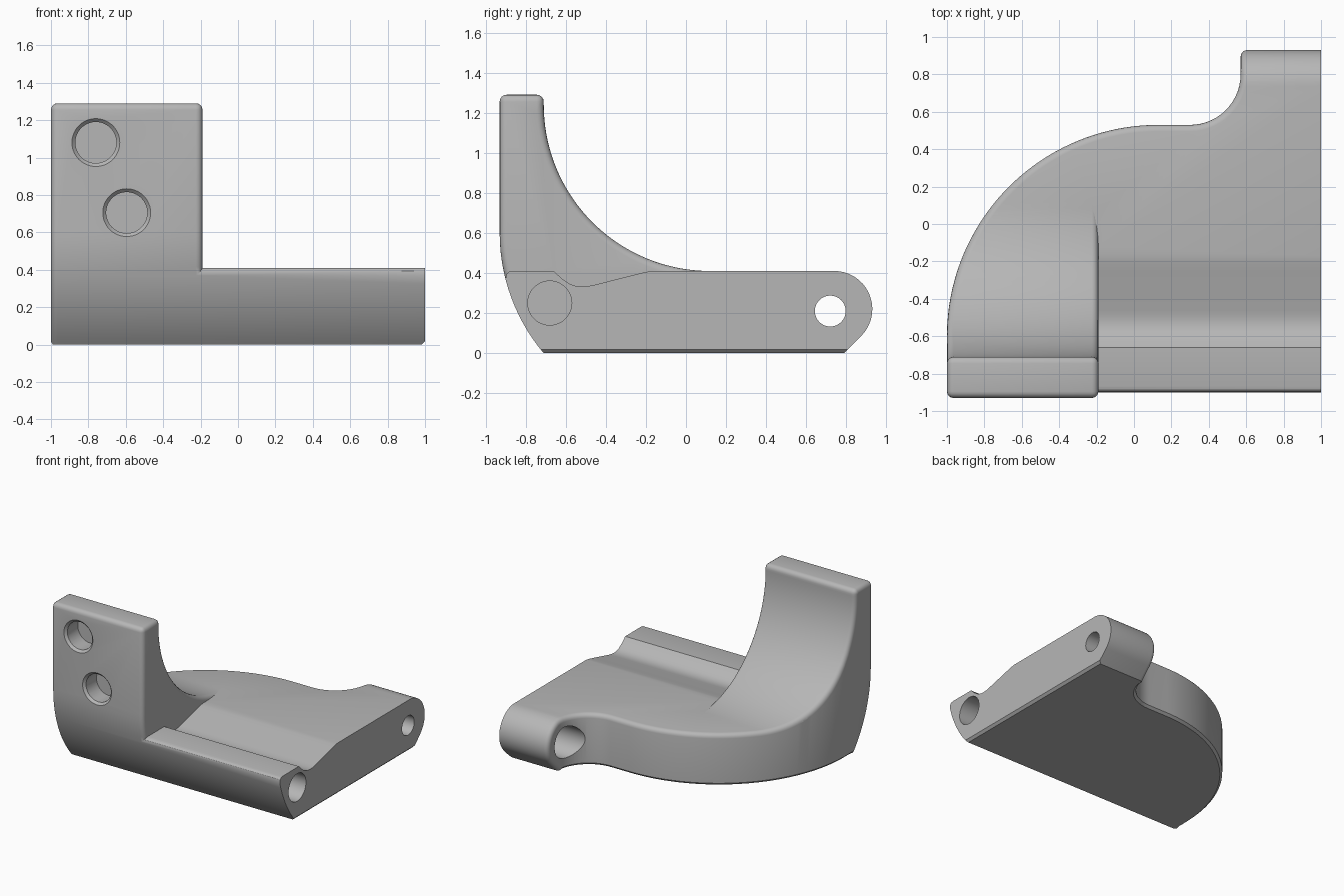
import bpy, bmesh
from math import sin, cos, radians, hypot
from mathutils import Vector, Matrix

if "Cube" in bpy.data.objects:
    bpy.data.objects.remove(bpy.data.objects["Cube"])


def arc(cx, cy, r, a0, a1, n):
    angles = [radians(a0 + (a1 - a0) * i / n) for i in range(n + 1)]
    return [(cx + r * cos(a), cy + r * sin(a)) for a in angles]


def to_object(name, bm):
    bmesh.ops.recalc_face_normals(bm, faces=bm.faces[:])
    mesh = bpy.data.meshes.new(name)
    bm.to_mesh(mesh)
    bm.free()
    obj = bpy.data.objects.new(name, mesh)
    bpy.context.collection.objects.link(obj)
    return obj


def prism(points, axis, lo, hi):
    """Closed profile swept along x (points are y, z) or z (points are x, y)."""
    bm = bmesh.new()
    along_x = axis == "x"
    verts = [bm.verts.new((lo, a, b) if along_x else (a, b, lo)) for a, b in points]
    face = bm.faces.new(verts)
    new = bmesh.ops.extrude_face_region(bm, geom=[face])["geom"]
    step = Vector((hi - lo, 0, 0) if along_x else (0, 0, hi - lo))
    bmesh.ops.translate(bm, vec=step, verts=[v for v in new if isinstance(v, bmesh.types.BMVert)])
    bmesh.ops.recalc_face_normals(bm, faces=bm.faces[:])
    return bm


def round_edges(bm, edges, size, segments):
    bmesh.ops.bevel(bm, geom=edges, offset=size, offset_type="OFFSET",
                    segments=segments, profile=0.5, affect="EDGES", clamp_overlap=False)


def combine(obj, other, operation):
    mod = obj.modifiers.new(operation, "BOOLEAN")
    mod.operation, mod.object, mod.solver = operation, other, "EXACT"
    bpy.context.view_layer.update()
    graph = bpy.context.evaluated_depsgraph_get()
    mesh = bpy.data.meshes.new_from_object(obj.evaluated_get(graph))
    obj.modifiers.clear()
    obj.data = mesh
    bpy.data.objects.remove(other)


def drill(obj, start, end, r_start, r_end):
    a, b = Vector(start), Vector(end)
    turn = Vector((0, 0, 1)).rotation_difference(b - a).to_matrix().to_4x4()
    bm = bmesh.new()
    bmesh.ops.create_cone(bm, cap_ends=True, segments=48, radius1=r_start, radius2=r_end,
                          depth=(b - a).length, matrix=Matrix.Translation((a + b) / 2) @ turn)
    combine(obj, to_object("drill", bm), "DIFFERENCE")


# Side profiles share the curved front; everything overshoots and is trimmed later
TOP = 0.41
front_low = arc(0, 0.6, 0.93, 194.35, 229, 12)
front_high = arc(0, 0.6, 0.93, 180, 194.35, 5)[:-1]
groove = [(-0.17, TOP), (-0.2, 0.405), (-0.25, 0.393), (-0.46, 0.34), (-0.49, 0.334),
          (-0.52, 0.332), (-0.55, 0.335), (-0.58, 0.345), (-0.62, 0.372), (-0.66, TOP)]
lug_end = arc(0.74, 0.22, 0.19, -45, 90, 20)
slab_profile = (front_low + [(0.688, -0.1)] + lug_end + groove
                + [(-0.868, TOP), (-0.884, 0.406), (-0.896, 0.394)])
wall_profile = (front_high + front_low + [(0.8, -0.1), (0.8, TOP)]
                + arc(0.12, 1.24, 0.83, 270, 180, 36) + [(-0.71, 1.29), (-0.93, 1.29)])

# Upright wall with rounded top and inner side
bm = prism(wall_profile, "x", -1.3, -0.19)
edges = [e for e in bm.edges
         if all(v.co.x > -0.2 for v in e.verts) or all(v.co.z > 1.28 for v in e.verts)]
round_edges(bm, edges, 0.035, 4)
body = to_object("hinge_bracket", bm)

# Base slab with groove and rear lug
combine(body, to_object("slab", prism(slab_profile, "x", -0.3, 1.3)), "UNION")

# Plan outline: straight left side, big quarter round, hollow next to the lug
outline = ([(1.5, -1.3), (1.5, 1.3), (0.57, 1.3)] + arc(0.3, 0.8, 0.27, 0, -90, 14)
           + arc(0.13, -0.6, 1.13, 90, 180, 40) + [(-1, -1.3)])
combine(body, to_object("outline", prism(outline, "z", -0.5, 2)), "INTERSECT")

# Round the upper rim that follows the outline
bm = bmesh.new()
bm.from_mesh(body.data)
bmesh.ops.remove_doubles(bm, verts=bm.verts[:], dist=0.0005)
bmesh.ops.dissolve_limit(bm, angle_limit=0.008, verts=bm.verts[:], edges=bm.edges[:])


def on_rim(e):
    m = (e.verts[0].co + e.verts[1].co) / 2
    if len(e.link_faces) != 2 or m.z < -0.09 or m.x > 1.1 or (m.x > -0.3 and m.y < 0.3):
        return False
    return e.calc_face_angle(0) > radians(50)


round_edges(bm, [e for e in bm.edges if on_rim(e)], 0.035, 4)

# Trim the flat end and the underside
for point, normal in (((1, 0, 0), (1, 0, 0)), ((0, 0, 0), (0, 0, -1))):
    geom = bm.verts[:] + bm.edges[:] + bm.faces[:]
    cut = bmesh.ops.bisect_plane(bm, geom=geom, dist=1e-5, plane_co=point,
                                 plane_no=normal, clear_outer=True)["geom_cut"]
    rim = [g for g in cut if isinstance(g, bmesh.types.BMEdge)]
    bmesh.ops.holes_fill(bm, edges=rim, sides=0)
bmesh.ops.recalc_face_normals(bm, faces=bm.faces[:])

# Small chamfer under the upright sides
under = []
for e in bm.edges:
    if len(e.link_faces) == 2 and all(abs(v.co.z) < 1e-4 for v in e.verts):
        nz = sorted(f.normal.z for f in e.link_faces)
        if nz[0] < -0.9 and abs(nz[1]) < 0.3:
            under.append(e)
round_edges(bm, under, 0.018, 1)
bmesh.ops.recalc_face_normals(bm, faces=bm.faces[:])
bm.to_mesh(body.data)
bm.free()

# Two countersunk blind holes in the front of the wall
for x, z in ((-0.76, 1.08), (-0.595, 0.705)):
    drill(body, (x, -1, z), (x, -0.78, z), 0.11, 0.11)
    drill(body, (x, -0.95, z), (x, -0.91, z), 0.148, 0.108)

# Blind pin hole in the end, and the lug bore with its wider inner pocket
drill(body, (1.1, -0.68, 0.25), (0.75, -0.68, 0.25), 0.11, 0.11)
drill(body, (1.1, 0.72, 0.21), (0.35, 0.72, 0.21), 0.077, 0.077)
drill(body, (0.32, 0.72, 0.21), (0.75, 0.72, 0.21), 0.125, 0.125)

# Single grey material
grey = bpy.data.materials.new("plain_grey")
grey.use_nodes = True
grey.diffuse_color = (0.47, 0.47, 0.47, 1)
grey.node_tree.nodes["Principled BSDF"].inputs["Base Color"].default_value = (0.47, 0.47, 0.47, 1)
body.data.materials.clear()
body.data.materials.append(grey)

bpy.ops.object.select_all(action="DESELECT")
body.select_set(True)
bpy.context.view_layer.objects.active = body
bpy.ops.object.shade_smooth_by_angle(angle=radians(30))
